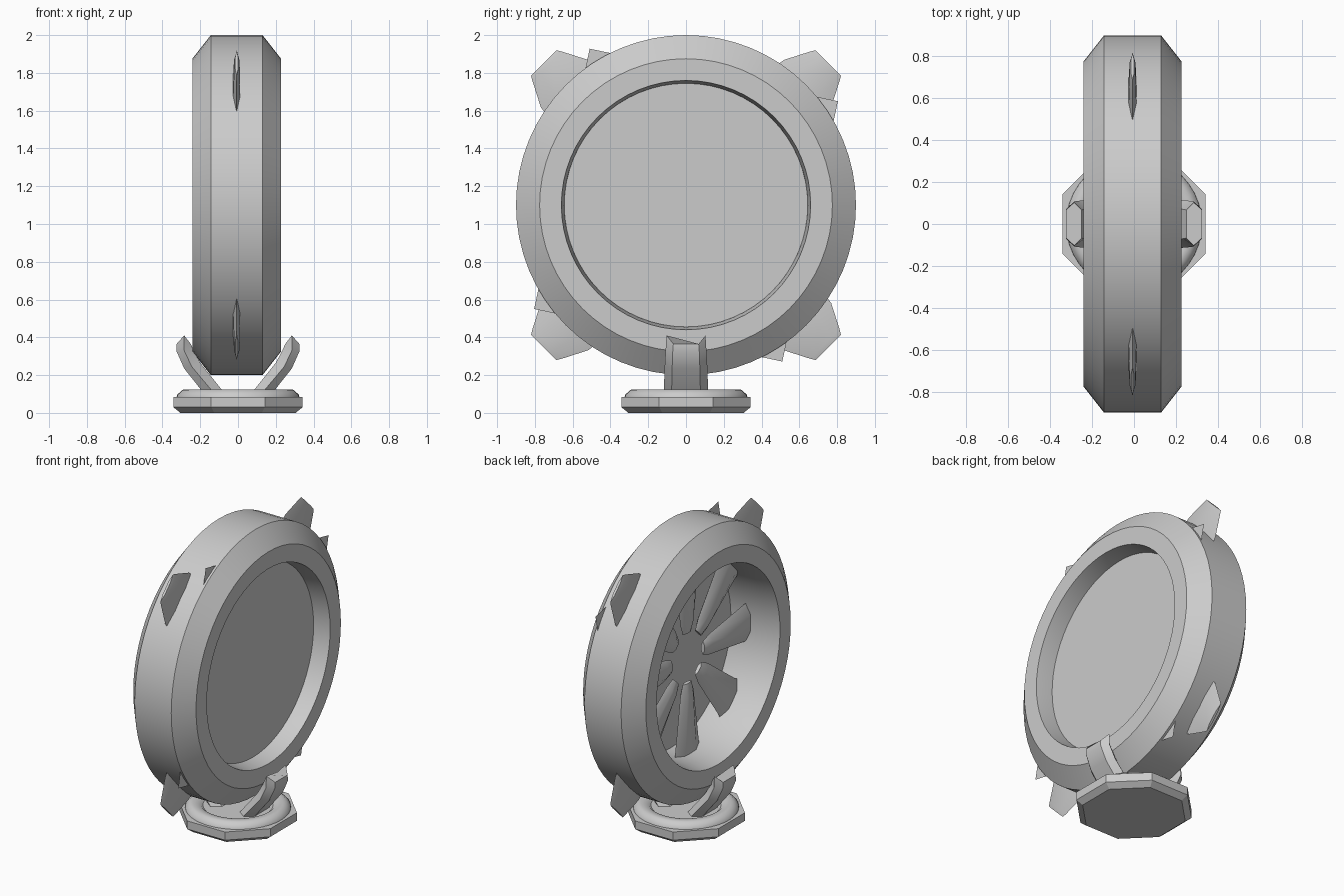
import bpy, bmesh, math
from mathutils import Vector, Matrix

if "Cube" in bpy.data.objects:
    bpy.data.objects.remove(bpy.data.objects["Cube"])

grey = bpy.data.materials.new("plain_grey")
grey.diffuse_color = (0.6, 0.6, 0.6, 1)
grey.use_nodes = True
grey.node_tree.nodes["Principled BSDF"].inputs["Base Color"].default_value = grey.diffuse_color
CENTRE = Vector((-0.007, 0, 1.1))   # middle of the big ring


def finish(name, bm, angle=30):
    bmesh.ops.recalc_face_normals(bm, faces=bm.faces)
    me = bpy.data.meshes.new(name)
    bm.to_mesh(me)
    bm.free()
    ob = bpy.data.objects.new(name, me)
    bpy.context.collection.objects.link(ob)
    me.materials.append(grey)
    if angle:
        bpy.ops.object.select_all(action='DESELECT')
        ob.select_set(True)
        bpy.context.view_layer.objects.active = ob
        bpy.ops.object.shade_smooth_by_angle(angle=math.radians(angle))
    return ob


def loft(name, sections, wrap=False, angle=30):
    """Skin a row of equal-sized closed sections; cap the ends unless wrapped."""
    bm = bmesh.new()
    rings = [[bm.verts.new(p) for p in s] for s in sections]
    n = len(rings[0])
    pairs = list(zip(rings, rings[1:]))
    if wrap:
        pairs.append((rings[-1], rings[0]))
    for a, b in pairs:
        for i in range(n):
            j = (i + 1) % n
            bm.faces.new((a[i], a[j], b[j], b[i]))
    if not wrap:
        bm.faces.new(rings[0])
        bm.faces.new(rings[-1])
    return finish(name, bm, angle)


def circle_x(x, r, n=64):
    return [CENTRE + Vector((x, r * math.cos(math.tau * i / n),
                             r * math.sin(math.tau * i / n))) for i in range(n)]


def circle_z(z, r, n, turn=0.0):
    return [Vector((r * math.cos(math.tau * (i + turn) / n),
                    r * math.sin(math.tau * (i + turn) / n), z)) for i in range(n)]


# Big chamfered ring, axis along x
profile = [(-0.235, 0.775), (-0.137, 0.9), (0.137, 0.9), (0.235, 0.775),
           (0.235, 0.66), (0.135, 0.645), (0.0, 0.64), (-0.135, 0.645), (-0.235, 0.66)]
loft("outer_ring", [circle_x(x, r) for x, r in profile], wrap=True)

# Flat square sheet behind the opening, its corners poke through the ring
bm = bmesh.new()
corners = [(0.804, 0.55), (-0.51, 0.828), (-0.804, -0.55), (0.51, -0.828)]
bm.faces.new([bm.verts.new((0.115, y, 1.1 + z)) for y, z in corners])
finish("centre_sheet", bm, 0)

# Eight flat blades pointing inwards; the diagonal four pass out through the ring
LONG = [(0.17, 0.045, 0.012), (0.24, 0.07, 0.025), (0.6, 0.125, 0.03),
        (0.82, 0.19, 0.022), (0.91, 0.177, 0.018), (1.04, 0.11, 0.014), (1.065, 0.095, 0.008)]
SHORT = LONG[:3] + [(0.8, 0.15, 0.02)]
for k in range(8):
    rot = Matrix.Rotation(math.radians(45 * k), 3, 'X')
    rows = []
    for r, w, t in (LONG if k % 2 else SHORT):
        lens = [(-w, 0), (-w * 0.45, -t), (w * 0.45, -t), (w, 0), (w * 0.45, t), (-w * 0.45, t)]
        rows.append([CENTRE + rot @ Vector((x, r, s)) for s, x in lens])
    loft("blade_%d" % (k + 1), rows, angle=35)

# Octagonal base plate
loft("base_plate", [circle_z(z, r / math.cos(math.pi / 8), 8, 0.5) for z, r in
                    [(0, 0.305), (0.03, 0.342), (0.085, 0.342)]], angle=0)

# Rounded collar on top of the base
loft("base_collar", [circle_z(z, r, 40) for z, r in
                     [(0.08, 0.325), (0.095, 0.323), (0.122, 0.295), (0.125, 0.27),
                      (0.118, 0.235), (0.1, 0.215)]], angle=40)

# Two bent arms gripping the ring: (inner x, z), (side x, z), (outer x, z), half width
ARM = [((0.06, 0.09), (0.115, 0.09), (0.17, 0.09), 0.118),
       ((0.20, 0.265), (0.245, 0.245), (0.285, 0.235), 0.113),
       ((0.235, 0.33), (0.285, 0.33), (0.325, 0.325), 0.108),
       ((0.25, 0.365), (0.285, 0.41), (0.325, 0.365), 0.103)]
for side, label in ((1, "right"), (-1, "left")):
    rows = []
    for a, m, b, w in ARM:
        pts = [(a, -0.65), (m, -1), (b, -0.65), (b, 0.65), (m, 1), (a, 0.65)]
        rows.append([Vector((side * p[0], f * w, p[1])) for p, f in pts])
    loft(label + "_arm", rows, angle=40)
